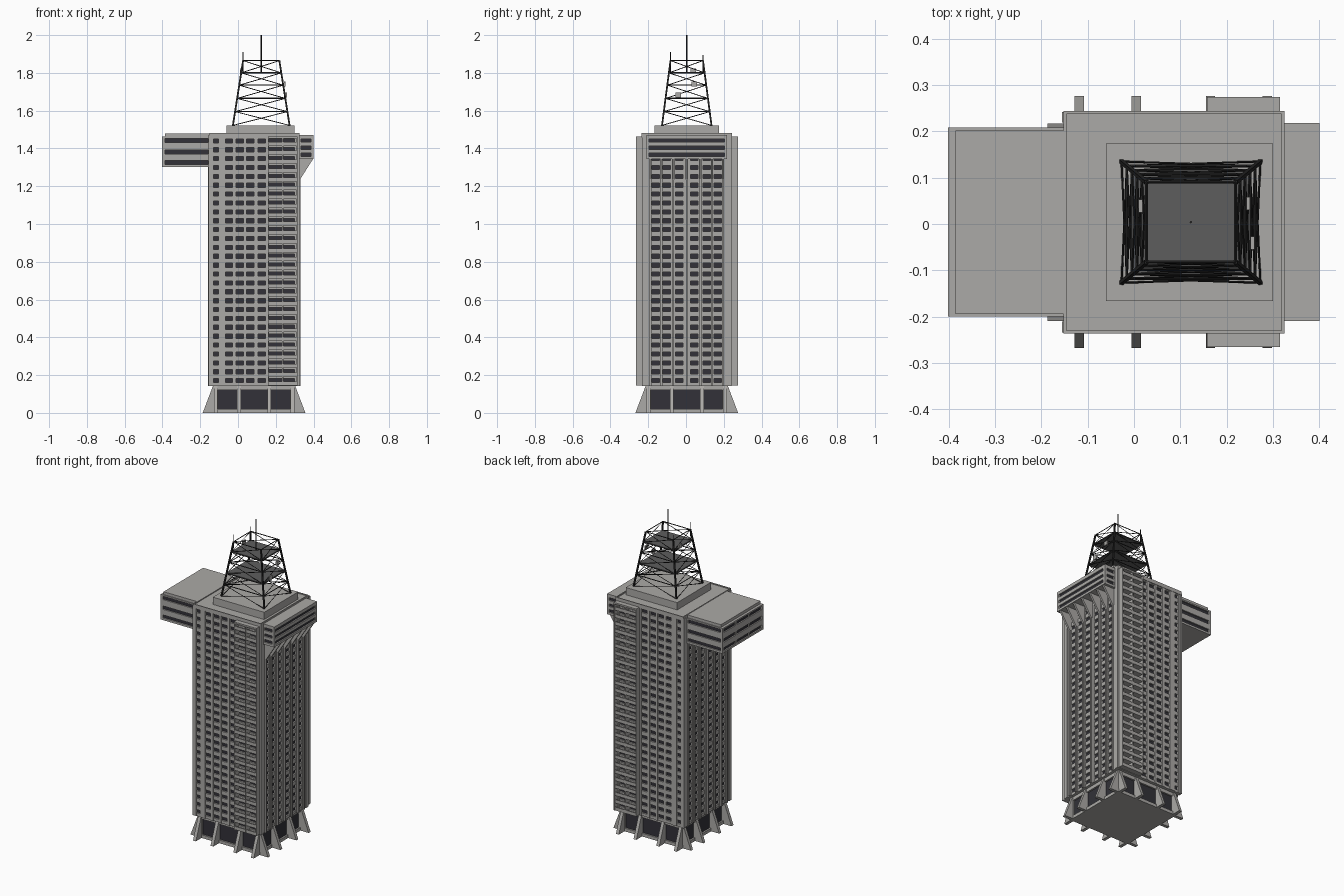
import bpy, bmesh
from math import pi
from mathutils import Matrix, Vector

cube = bpy.data.objects.get("Cube")
if cube:
    bpy.data.objects.remove(cube)


def material(name, colour):
    m = bpy.data.materials.new(name)
    m.use_nodes = True
    m.diffuse_color = (*colour, 1)
    m.node_tree.nodes["Principled BSDF"].inputs["Base Color"].default_value = (*colour, 1)
    return m


CONCRETE = material("concrete", (0.41, 0.40, 0.385))
GLASS = material("dark glass", (0.032, 0.031, 0.04))
STEEL = material("black steel", (0.02, 0.02, 0.02))
DECK = material("deck grey", (0.11, 0.11, 0.11))

CY = 0.004            # tower centre line
BASE_X = 0.085


class Part:
    """Collects simple solids and turns them into one object."""

    def __init__(self, name, mat):
        self.name, self.mat, self.bm = name, mat, bmesh.new()

    def box(self, x0, x1, y0, y1, z0, z1):
        m = Matrix.Translation(((x0 + x1) / 2, (y0 + y1) / 2 + CY, (z0 + z1) / 2))
        size = Matrix.Diagonal((x1 - x0, y1 - y0, z1 - z0, 1))
        bmesh.ops.create_cube(self.bm, size=1, matrix=m @ size)

    def prism(self, profile, width, matrix):
        # profile in the local x-z plane, thickness along local y
        sides = [[self.bm.verts.new(matrix @ Vector((x, s * width / 2, z))) for x, z in profile]
                 for s in (-1, 1)]
        self.bm.faces.new(sides[0])
        self.bm.faces.new(sides[1][::-1])
        n = len(profile)
        for i in range(n):
            j = (i + 1) % n
            self.bm.faces.new((sides[0][i], sides[1][i], sides[1][j], sides[0][j]))

    def strut(self, a, b, r):
        a, b = Vector(a), Vector(b)
        d = b - a
        m = Matrix.Translation((a + b) / 2) @ d.to_track_quat('Z', 'Y').to_matrix().to_4x4()
        bmesh.ops.create_cone(self.bm, cap_ends=True, segments=4, radius1=r, radius2=r,
                              depth=d.length, matrix=m)

    def done(self):
        bmesh.ops.recalc_face_normals(self.bm, faces=self.bm.faces)
        me = bpy.data.meshes.new(self.name)
        self.bm.to_mesh(me)
        self.bm.free()
        me.materials.append(self.mat)
        ob = bpy.data.objects.new(self.name, me)
        bpy.context.collection.objects.link(ob)


def solid(name, mat, *bounds):
    p = Part(name, mat)
    p.box(*bounds)
    p.done()


# Lobby: glazed box, frame and splayed buttresses on all four sides
solid("lobby_glass", GLASS, -0.12, 0.29, -0.205, 0.205, 0.01, 0.13)
frame = Part("lobby_frame", CONCRETE)
frame.box(-0.13, 0.30, -0.215, 0.215, 0, 0.02)
frame.box(-0.13, 0.30, -0.215, 0.215, 0.12, 0.142)
buttress = Part("buttresses", CONCRETE)
for k in range(4):
    turn = Matrix.Translation((BASE_X, CY, 0)) @ Matrix.Rotation(k * pi / 2, 4, 'Z')
    for off in (-0.203, -0.08, 0.08, 0.203):
        buttress.prism([(0.19, 0), (0.272, 0), (0.218, 0.142), (0.19, 0.142)], 0.02,
                       turn @ Matrix.Translation((0, off, 0)))
frame.done()
buttress.done()

# Tower: dark core, one spandrel ring per floor, vertical piers
FLOORS, PITCH, FIRST = 28, 0.047, 0.171
solid("tower_glass", GLASS, -0.138, 0.308, -0.224, 0.224, 0.142, 1.46)
rings = Part("spandrels", CONCRETE)
edges = [0.142] + [FIRST + i * PITCH + s for i in range(FLOORS) for s in (-0.011, 0.011)] + [1.476]
for z0, z1 in zip(edges[::2], edges[1::2]):
    rings.box(-0.147, 0.317, -0.234, 0.234, z0, z1)
rings.done()

piers = Part("facade_piers", CONCRETE)
for s in (-1, 1):
    for x0, x1 in ((-0.155, -0.144), (-0.103, -0.066), (-0.028, -0.01), (0.03, 0.046),
                   (0.085, 0.105), (0.145, 0.158), (0.313, 0.325)):
        piers.box(x0, x1, *sorted((s * 0.215, s * 0.238)), 0.142, 1.47)
    for x0, x1 in ((-0.151, -0.13), (0.30, 0.321)):
        for y0, y1 in ((0.185, 0.237), (0.125, 0.145), (0.06, 0.085), (-0.02, 0.02)):
            piers.box(x0, x1, *sorted((s * y0, s * y1)), 0.142, 1.47)
piers.done()

# Thin projecting fins on the two narrow facades
FIN_Y = (-0.192, -0.134, -0.072, 0, 0.072, 0.134, 0.192)
fins = Part("side_fins", CONCRETE)
for y in FIN_Y:
    fins.box(-0.16, -0.14, y - 0.005, y + 0.005, 0.142, 1.46)
    fins.box(0.31, 0.33, y - 0.005, y + 0.005, 0.142, 1.46)
fins.done()

# Balcony stacks, front and back
for s, name in ((-1, "front_balconies"), (1, "back_balconies")):
    b = Part(name, CONCRETE)

    def out(x0, x1, d0, d1, z0, z1):
        b.box(x0, x1, *sorted((s * d0, s * d1)), z0, z1)

    for x in (0.158, 0.234, 0.309):
        out(x, x + 0.006, 0.22, 0.27, 0.145, 1.46)
    for i in range(FLOORS):
        z = FIRST + i * PITCH - 0.026
        out(0.16, 0.313, 0.22, 0.266, z, z + 0.006)
        out(0.16, 0.313, 0.262, 0.268, z, z + 0.021)
    out(0.158, 0.315, 0.22, 0.27, 1.452, 1.462)
    b.done()

# Roof with low parapet and plant room
solid("roof_slab", CONCRETE, -0.152, 0.325, -0.24, 0.24, 1.458, 1.474)
parapet = Part("roof_parapet", CONCRETE)
for s in (-1, 1):
    parapet.box(-0.152, 0.325, *sorted((s * 0.234, s * 0.24)), 1.47, 1.482)
for x in (-0.152, 0.319):
    parapet.box(x, x + 0.006, -0.24, 0.24, 1.47, 1.482)
parapet.done()
solid("plant_room", CONCRETE, -0.06, 0.30, -0.17, 0.17, 1.47, 1.522)


def wing(name, x0, x1, half, z0, z1, gaps, posts, outer):
    """Cantilevered block with strip windows on its three free sides."""
    solid(name + "_glass", GLASS, x0 + 0.008, x1 - 0.008, -half + 0.008, half - 0.008,
          z0 + 0.005, z1 - 0.005)
    p = Part(name + "_frame", CONCRETE)
    levels = [z0] + [v for g in gaps for v in g] + [z1]
    for a, b in zip(levels[::2], levels[1::2]):
        p.box(x0, x1, -half, half, a, b)
    for s in (-1, 1):
        for x in (x0, x1 - 0.015):
            p.box(x, x + 0.015, *sorted((s * (half - 0.015), s * half)), z0, z1)
    for y in posts:
        p.box(outer - 0.01, outer + 0.01, y - 0.006, y + 0.006, z0, z1)
    p.done()


wing("right_wing", -0.402, -0.145, 0.204, 1.302, 1.462,
     ((1.315, 1.335), (1.37, 1.392), (1.432, 1.453)), (-0.066, 0.066), -0.392)
solid("right_wing_roof", CONCRETE, -0.386, -0.15, -0.198, 0.198, 1.455, 1.48)
wing("left_wing", 0.318, 0.401, 0.214, 1.343, 1.472,
     ((1.358, 1.376), (1.395, 1.412), (1.433, 1.451)), (), 0.39)

# Triangular brackets carrying the left wing
brackets = Part("wing_brackets", CONCRETE)
for y in FIN_Y:
    brackets.prism([(0.315, 1.345), (0.398, 1.345), (0.328, 1.235), (0.315, 1.235)], 0.012,
                   Matrix.Translation((0, y + CY, 0)))
brackets.done()

# Lattice mast: tapering legs, rings and cross bracing
MAST_X = 0.123
LEVELS = (1.522, 1.595, 1.665, 1.735, 1.80, 1.865)


def corners(z):
    t = (z - LEVELS[0]) / (LEVELS[-1] - LEVELS[0])
    hx, hy = 0.15 - 0.054 * t, 0.131 - 0.045 * t
    return [Vector((MAST_X + sx * hx, CY + sy * hy, z))
            for sx, sy in ((-1, -1), (1, -1), (1, 1), (-1, 1))]


mast = Part("lattice_mast", STEEL)
for a, b in zip(corners(LEVELS[0]), corners(LEVELS[-1])):
    mast.strut(a, b, 0.006)
for z0, z1 in zip(LEVELS, LEVELS[1:]):
    low, high = corners(z0), corners(z1)
    for i in range(4):
        j = (i + 1) % 4
        mast.strut(high[i], high[j], 0.003)
        mast.strut(low[i], high[j], 0.0022)
        mast.strut(low[j], high[i], 0.0022)
mast.done()

# Mast decks and antennas
decks = Part("mast_decks", DECK)
for z in (LEVELS[2], LEVELS[4]):
    c = corners(z)
    decks.box(c[0].x, c[2].x, c[0].y - CY, c[2].y - CY, z - 0.004, z + 0.004)
decks.done()

antennas = Part("antennas", STEEL)
antennas.strut((MAST_X, CY, 1.80), (MAST_X, CY, 2.0), 0.003)
top = corners(LEVELS[-1])
for c, h in ((top[0], 0.045), (top[3], 0.03)):
    antennas.strut(c - Vector((0, 0, 0.06)), c + Vector((0, 0, h)), 0.0022)
antennas.done()

dishes = Part("antenna_panels", CONCRETE)
for x, y, z in ((0.014, 0.035, 1.81), (0.247, 0.04, 1.742), (0.256, -0.045, 1.682)):
    dishes.box(x - 0.004, x + 0.004, y - 0.014, y + 0.014, z - 0.013, z + 0.013)
dishes.done()
